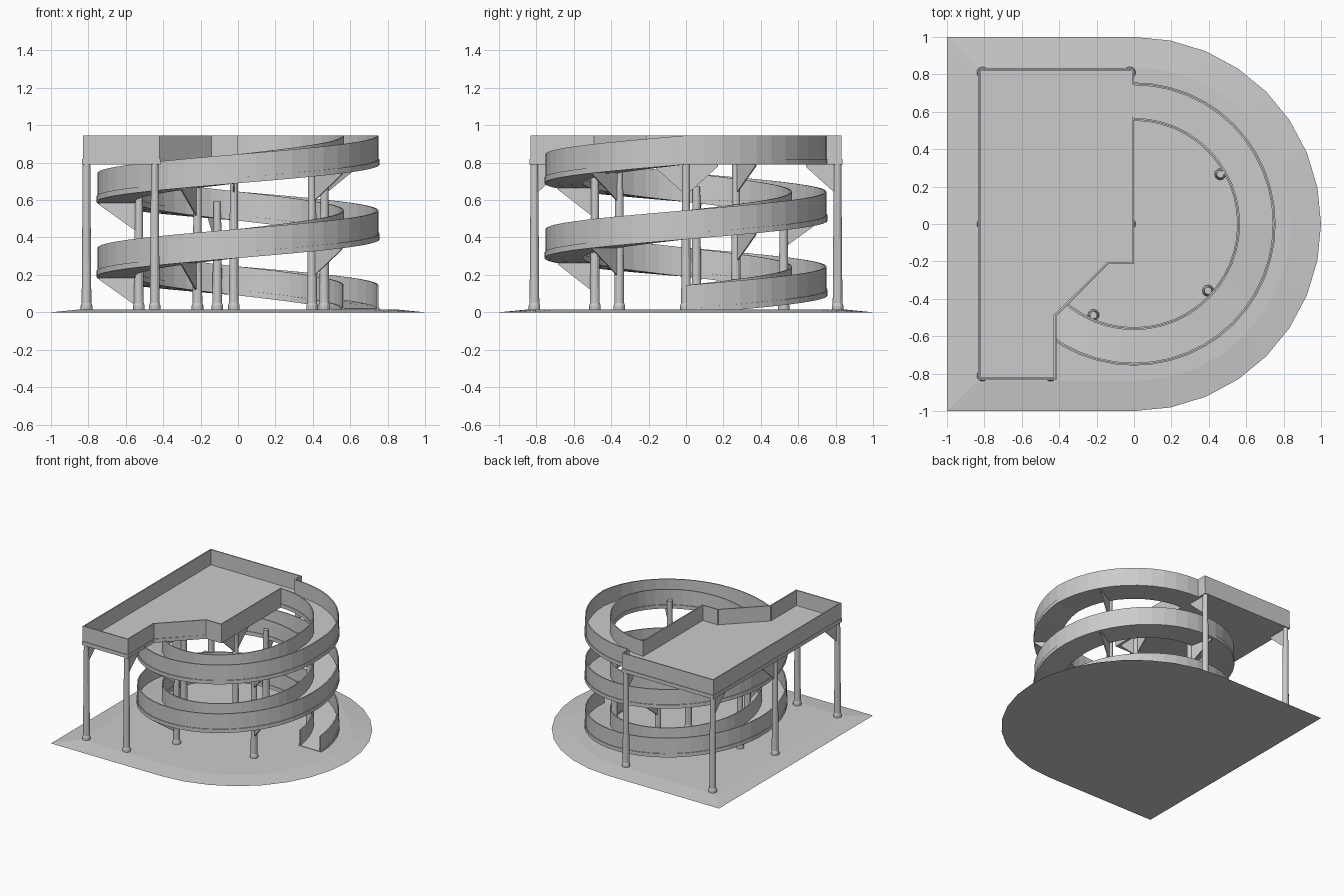
import bpy, bmesh, math
from mathutils import Vector

if "Cube" in bpy.data.objects:
    bpy.data.objects.remove(bpy.data.objects["Cube"])

BASE_TOP, DECK, FLOOR, TOP = 0.016, 0.79, 0.82, 0.945


def make(name, bm):
    bmesh.ops.recalc_face_normals(bm, faces=bm.faces)
    me = bpy.data.meshes.new(name)
    bm.to_mesh(me)
    bm.free()
    ob = bpy.data.objects.new(name, me)
    bpy.context.collection.objects.link(ob)
    return ob


def loft(name, rings, closed_profile=True):
    """Skin a list of equal-length rings and cap both ends."""
    bm = bmesh.new()
    vs = [[bm.verts.new(p) for p in r] for r in rings]
    n = len(vs[0])
    for a, b in zip(vs, vs[1:]):
        for i in range(n):
            j = (i + 1) % n
            bm.faces.new((a[i], a[j], b[j], b[i]))
    bm.faces.new(vs[0])
    bm.faces.new(vs[-1])
    return make(name, bm)


def prism(name, outline, z0, z1):
    return loft(name, [[(x, y, z) for x, y in outline] for z in (z0, z1)])


def post(name, x, y, top):
    prof = [(0.031, 0), (0.031, 0.035), (0.026, 0.05), (0.020, top)]
    loft(name, [[(x + r * math.cos(k * math.pi / 6), y + r * math.sin(k * math.pi / 6), z)
                 for k in range(12)] for r, z in prof])


def bracket(name, x, y, direction, top, span, drop):
    """Thin triangular plate hanging under a deck, beside a post."""
    d = Vector(direction).normalized()
    s = Vector((-d.y, d.x, 0)) * 0.004
    p = Vector((x, y, top))
    tri = [p, p + d * span, p + d * span - Vector((0, 0, 0.012)), p - Vector((0, 0, drop))]
    loft(name, [[v - s for v in tri], [v + s for v in tri]])


# base: D-shaped plate with a sloped border
def d_shape(r):
    arc = [(r * math.cos(a), r * math.sin(a))
           for a in (-math.pi / 2 + k * math.pi / 16 for k in range(17))]
    return arc + [(-r, r), (-r, -r)]


loft("base", [[(x, y, z) for x, y in d_shape(r)] for r, z in ((1, 0), (0.84, BASE_TOP))])

# platform floor slab
slab = [(-0.835, -0.835), (-0.415, -0.835), (-0.415, -0.495), (-0.14, -0.215),
        (0, -0.215), (0, 0.835), (-0.835, 0.835)]
prism("platform_floor", slab, DECK, FLOOR)

# platform parapet: open where the ramp arrives
path = [(0, 0.75), (0, 0.825), (-0.825, 0.825), (-0.825, -0.825), (-0.425, -0.825),
        (-0.425, -0.49), (-0.143, -0.21), (-0.005, -0.21), (-0.005, 0.565)]
path[0] = (-0.005, 0.75)
path[1] = (-0.005, 0.825)
for i, (a, b) in enumerate(zip(path, path[1:])):
    a, b = Vector(a), Vector(b)
    d = (b - a).normalized() * 0.005
    n = Vector((-d.y, d.x))
    prism(f"parapet_{i}", [a - d - n, b + d - n, b + d + n, a - d + n], FLOOR - 0.002, TOP)


# spiral ramp: channel section swept two turns up, then a level quarter turn
def ramp_z(deg):
    return min(DECK, -0.01 + 0.80 * deg / 720)


section = [(0.552, 0), (0.757, 0), (0.757, 0.03), (0.751, 0.03), (0.751, 0.155), (0.742, 0.155),
           (0.742, 0.03), (0.567, 0.03), (0.567, 0.155), (0.558, 0.155), (0.558, 0.03), (0.552, 0.03)]
rings = []
for k in range(109):
    deg = k * 7.5
    a = math.radians(deg)
    rings.append([(r * math.cos(a), r * math.sin(a), max(0.0, ramp_z(deg) + z)) for r, z in section])
loft("spiral_ramp", rings)

# platform posts with brackets along y
for i, (x, y) in enumerate([(-0.81, -0.81), (-0.81, 0), (-0.81, 0.81),
                            (-0.445, -0.81), (-0.022, 0), (-0.022, 0.81)]):
    post(f"platform_post_{i}", x, y, DECK)
    for s in (-1, 1):
        if abs(y + s * 0.17) < 0.8:
            bracket(f"platform_bracket_{i}_{s}", x, y, (0, s, 0), DECK, 0.17, 0.165)

# ramp posts with one radial bracket per ramp level
for i in range(5):
    deg = 30 + 72 * i
    a = math.radians(deg)
    d = (math.cos(a), math.sin(a), 0)
    x, y = 0.533 * d[0], 0.533 * d[1]
    top = ramp_z(deg + 720 if i == 0 else deg + 360)
    post(f"ramp_post_{i}", x, y, min(top + 0.09, DECK + 0.03))
    for turn in range(3):
        full = deg + 360 * turn
        if full < 810 and ramp_z(full) > 0.17:
            bracket(f"ramp_bracket_{i}_{turn}", x, y, d, ramp_z(full) + 0.005, 0.215, 0.165)
